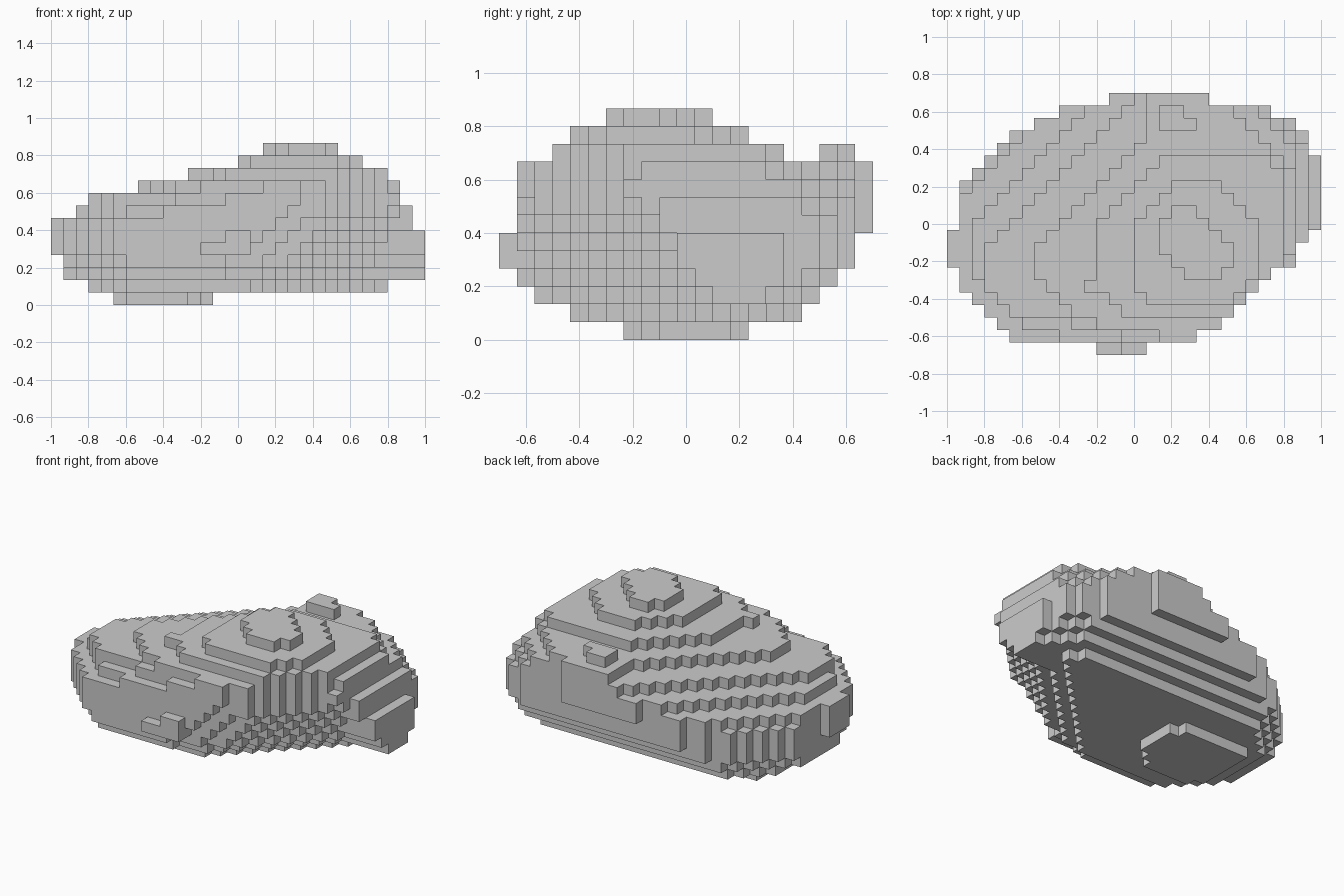
import bpy, bmesh

if "Cube" in bpy.data.objects:
    bpy.data.objects.remove(bpy.data.objects["Cube"])

CELL = 1 / 15          # block size: 30 x 21 x 13 cells

# Plan outline: lowest and highest row of each column, left to right
LOW = [-3, -5, -6, -7, -8] + [-9] * 7 + [-10] * 4 + [-9] * 4 + \
      [-8, -8, -7, -6, -5, -4, -3, -3, -1, 0]
HIGH = [-1, 3, 4, 5, 6, 7, 7, 8, 8] + [9] * 4 + [10] * 8 + \
       [9] * 5 + [8, 8, 7, 5]

# Each layer is an octagon: x min/max, y min/max,
# x+y min/max, x-y min/max (in cells), bottom to top
LAYERS = [
    (-10, -2, -3.5, 3.5, -12.5, 0.5, -13.5, -0.5),
    (-12, 12, -6.5, 6.5, -16.0, 18.0, -15.5, 7.5),
    (-14, 15, -8.5, 7.5, -18.0, 20.0, -16.5, 9.5),
    (-14, 15, -9.5, 8.5, -19.0, 20.5, -17.5, 11.5),
    (-15, 15, -10.5, 9.5, -19.5, 21.5, -17.5, 12.5),
    (-15, 15, -10.5, 9.5, -19.5, 21.5, -17.5, 13.5),
    (-15, 14, -9.5, 10.5, -19.5, 21.5, -16.5, 14.5),
    (-13, 14, -9.5, 10.5, -17.5, 20.5, -13.5, 15.5),
    (-12, 13, -9.5, 10.5, -17.5, 19.5, -10.5, 16.5),
    (-8, 13, -9.5, 10.5, -12.5, 17.5, -6.5, 15.5),
    (-3, 12, -7.5, 5.5, -8.5, 16.5, -3.5, 15.5),
    (0, 10, -6.5, 3.5, -5.5, 10.5, -0.5, 14.5),
    (2, 8, -4.5, 1.5, -0.5, 6.5, 1.5, 11.5),
]

# Upper front edge climbs to the right: (row, layer) -> first column
FRONT_START = {(-9, 7): -6, (-9, 8): -1, (-9, 9): 2,
               (-8, 8): -5, (-8, 9): -3, (-10, 5): -1}
# Lower front edge is undercut on the right: (row, layer) -> column limit
FRONT_END = {(-9, 3): -1, (-9, 4): 1, (-9, 5): 2, (-9, 6): 3, (-9, 7): 4,
             (-8, 2): -1, (-8, 3): 2, (-8, 4): 3, (-8, 5): 4, (-8, 6): 5}
# The nose at the right end: layer -> first row
NOSE = {2: 2, 3: 1, 4: 0, 5: 0, 6: -1, 7: -1}


def inside(i, j, k):
    o = LAYERS[k]
    x, y = i + 0.5, j
    nose = i >= 11 and j >= NOSE.get(k, 99)
    return (o[0] < x < o[1] and o[2] < y < o[3]
            and o[4] <= x + y - 1 and x + y + 1 <= o[5]
            and o[6] <= x - y - 1 and (nose or x - y + 1 <= o[7])
            and FRONT_START.get((j, k), -15) <= i < FRONT_END.get((j, k), 15))


# Fill the stepped boulder
cells = {(i, j, k) for k in range(13) for i in range(-15, 15)
         for j in range(LOW[i + 15], HIGH[i + 15] + 1) if inside(i, j, k)}

# Small raised knob at the back, its footing, and a chip on the left
cells |= {(2, 8, 10), (3, 8, 10), (4, 8, 10), (2, 9, 10), (3, 9, 10)}
cells |= {(i, j, 9) for i in range(1, 5) for j in range(7, 11)}
cells.add((-4, -5, 10))

# Skin only the exposed block faces
bm = bmesh.new()
verts = {}


def corner(p):
    if p not in verts:
        verts[p] = bm.verts.new((p[0] * CELL, (p[1] - 0.5) * CELL, p[2] * CELL))
    return verts[p]


for c in sorted(cells):
    for axis in range(3):
        u, v = (axis + 1) % 3, (axis + 2) % 3
        for side in (0, 1):
            n = list(c)
            n[axis] += 2 * side - 1
            if tuple(n) in cells:
                continue
            quad = []
            for a, b in ((0, 0), (1, 0), (1, 1), (0, 1)):
                p = list(c)
                p[axis] += side
                p[u] += a
                p[v] += b
                quad.append(corner(tuple(p)))
            bm.faces.new(quad if side else quad[::-1])

mesh = bpy.data.meshes.new("boulder")
bm.to_mesh(mesh)
bm.free()
boulder = bpy.data.objects.new("boulder", mesh)
bpy.context.collection.objects.link(boulder)
